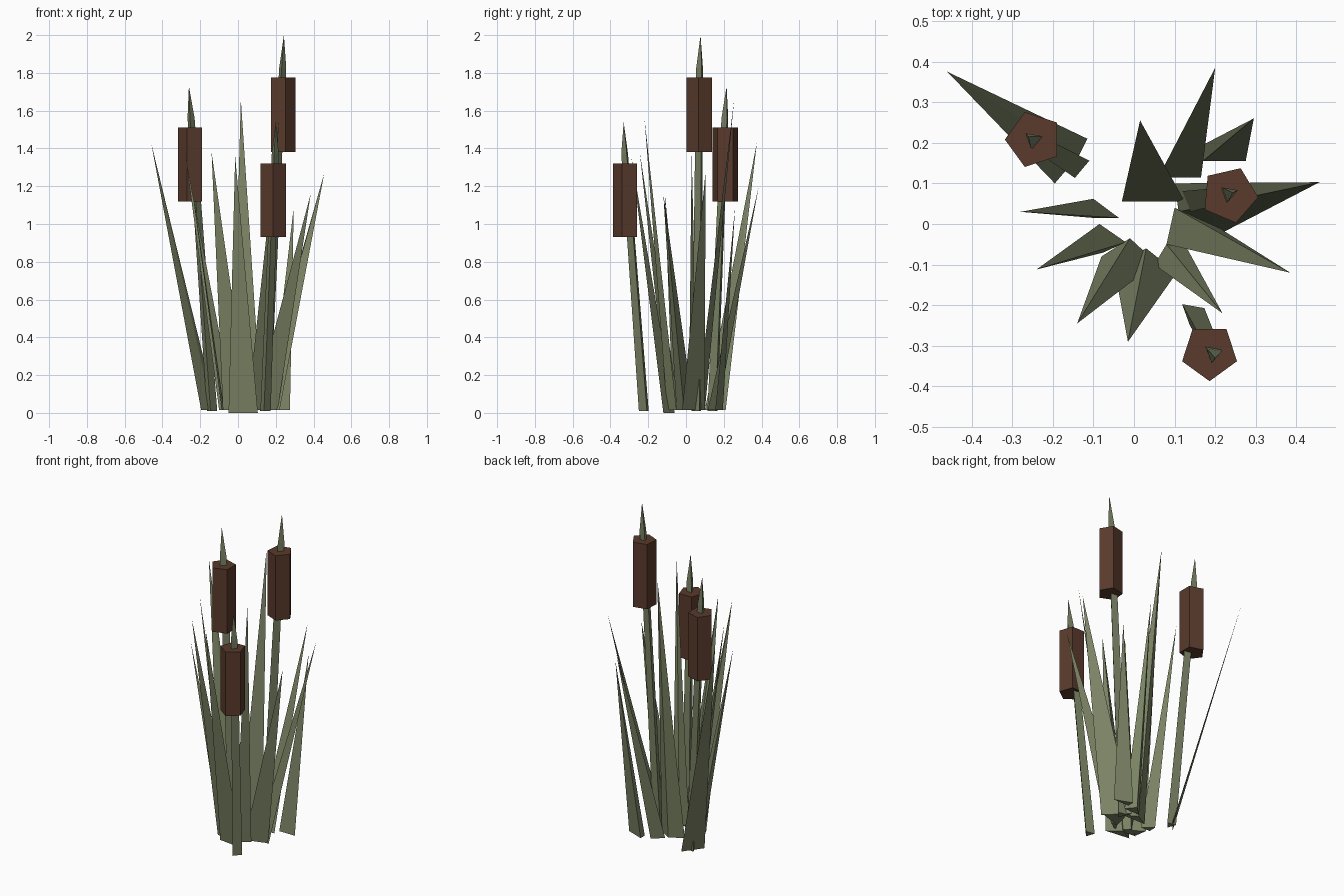
import bpy, math
from mathutils import Vector

if "Cube" in bpy.data.objects:
    bpy.data.objects.remove(bpy.data.objects["Cube"])


def material(name, color):
    m = bpy.data.materials.new(name)
    m.diffuse_color = (*color, 1)
    m.use_nodes = True
    m.node_tree.nodes["Principled BSDF"].inputs["Base Color"].default_value = m.diffuse_color
    return m


GREEN = material("reed_green", (0.20, 0.23, 0.13))
BROWN = material("seed_brown", (0.10, 0.042, 0.025))


def loft(name, rings, mat, tip=None):
    """Skin matching rings of points; close with a tip point or a cap."""
    n = len(rings[0])
    verts = [p for r in rings for p in r]
    faces = [tuple(reversed(range(n)))]
    for k in range(len(rings) - 1):
        a, b = k * n, (k + 1) * n
        faces += [(a + i, a + (i + 1) % n, b + (i + 1) % n, b + i) for i in range(n)]
    last = (len(rings) - 1) * n
    if tip:
        verts.append(tip)
        faces += [(last + i, last + (i + 1) % n, len(verts) - 1) for i in range(n)]
    else:
        faces.append(tuple(range(last, last + n)))
    me = bpy.data.meshes.new(name)
    me.from_pydata([tuple(v) for v in verts], [], faces)
    me.materials.append(mat)
    ob = bpy.data.objects.new(name, me)
    bpy.context.collection.objects.link(ob)
    return ob


def ring(x, y, z, r, n, start):
    a = [math.radians(start + 360 * i / n) for i in range(n)]
    return [(x + r * math.cos(t), y + r * math.sin(t), z) for t in a]


# Leaves: tip, then the three corners of the triangular base
leaves = [
    ((-.46, .375, 1.43), (-.115, .21), (-.195, .10), (-.135, .17)),
    ((.20, .385, 1.20), (.06, .115), (.165, .115), (.12, .17)),
    ((.295, .26, 1.09), (.17, .155), (.275, .155), (.17, .195)),
    ((.015, .255, 1.66), (-.03, .055), (.125, .055), (.05, .10)),
    ((.457, .103, 1.27), (.10, .10), (.22, -.02), (.11, .03)),
    ((.385, -.12, 1.16), (.10, .04), (.08, -.05), (.21, -.01)),
    ((.218, -.22, 1.56), (.08, -.05), (.125, -.05), (.05, -.10)),
    ((-.015, -.29, 1.36), (-.05, -.10), (.03, -.06), (.105, -.12)),
    ((-.14, -.245, 1.38), (-.08, -.08), (-.01, -.035), (.055, -.095)),
    ((-.24, -.112, 1.16), (-.085, 0), (-.02, -.045), (-.075, -.07)),
    ((-.28, .03, 1.38), (-.10, .062), (-.037, .015), (-.10, .015)),
]
for i, (tip, a, b, c) in enumerate(leaves):
    # counter-clockwise base gives outward faces
    if (b[0] - a[0]) * (c[1] - a[1]) - (b[1] - a[1]) * (c[0] - a[0]) < 0:
        b, c = c, b
    z = 0.0 if i == 7 else 0.015
    loft(f"leaf_{i + 1}", [[(*p, z) for p in (a, b, c)]], GREEN, tip)

# Cattails: stalk base, stalk tip, head centre, head bottom and top, head turn
cattails = [
    ((.14, .06), (.243, .077, 2.0), (.235, .072), 1.38, 1.775, -5),
    ((-.14, .145), (-.26, .215, 1.73), (-.247, .208), 1.12, 1.51, 36),
    ((.143, -.218), (.20, -.33, 1.54), (.186, -.316), .93, 1.32, -18),
]
for i, (base, tip, head, low, high, turn) in enumerate(cattails):
    neck = Vector((*base, 0)).lerp(Vector(tip), 0.92)
    neck.z = high + 0.05
    loft(f"stalk_{i + 1}", [ring(*base, 0.01, .032, 3, 20), ring(*neck, .022, 3, 20)],
         GREEN, tip)
    loft(f"seed_head_{i + 1}", [ring(*head, z, .071, 5, turn) for z in (low, high)], BROWN)
